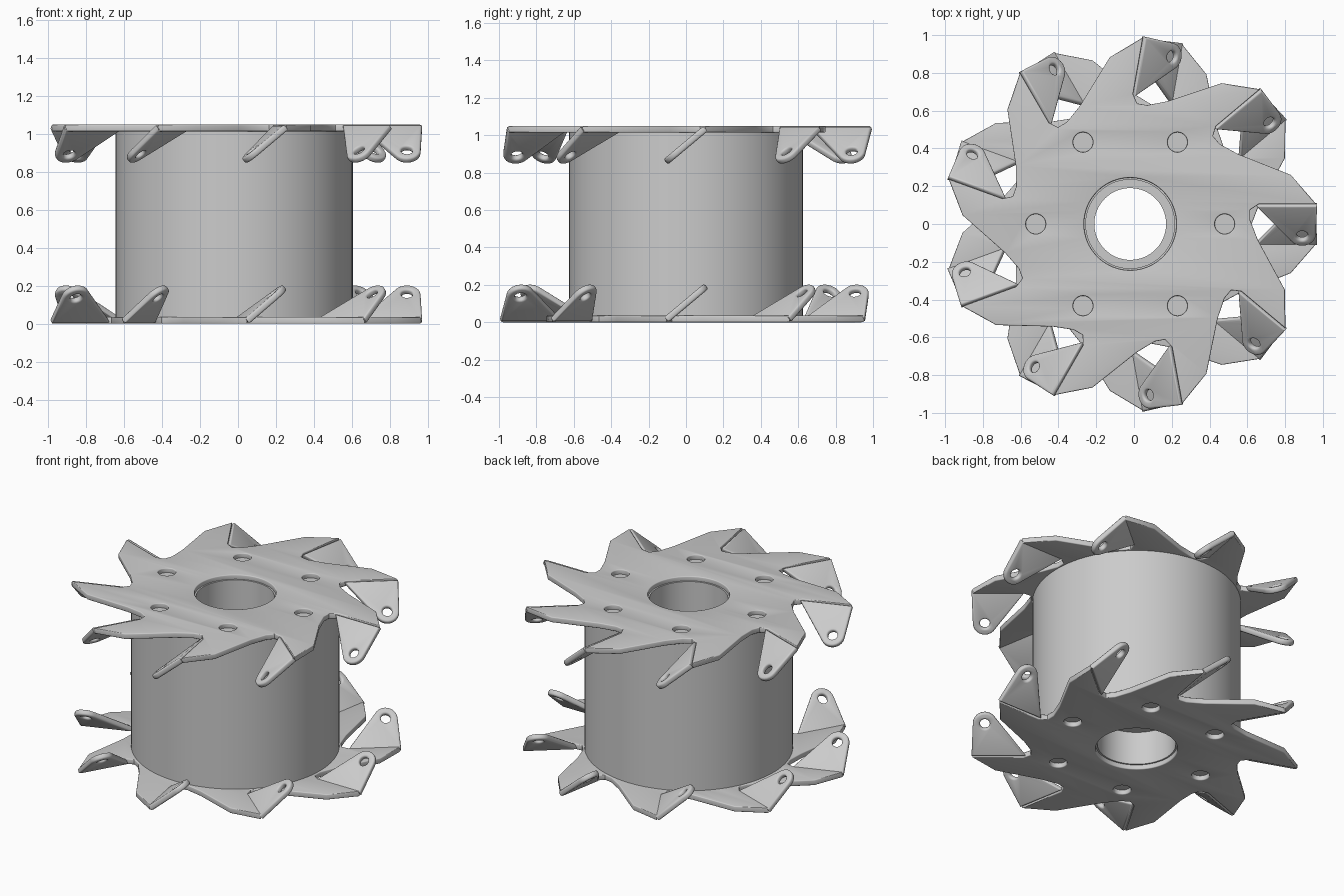
import bpy, bmesh
from math import sin, cos, pi, radians
from mathutils import Matrix

if "Cube" in bpy.data.objects:
    bpy.data.objects.remove(bpy.data.objects["Cube"])

CX = -0.02          # axis of the spool
ARMS = 9
H = 1.05


def circle(cx, cy, r, n=32):
    return [(cx + r * cos(2 * pi * i / n), cy + r * sin(2 * pi * i / n)) for i in range(n)]


def polar_turn(p, a):
    return (p[0] * cos(a) - p[1] * sin(a), p[0] * sin(a) + p[1] * cos(a))


def sheet(loops, half, bevel):
    """Flat sheet with holes and softened edges, returned as a mesh."""
    cu = bpy.data.curves.new("sheet", 'CURVE')
    cu.dimensions = '2D'
    cu.fill_mode = 'BOTH'
    cu.extrude = half - bevel
    cu.bevel_depth = bevel
    cu.bevel_resolution = 2
    cu.offset = -bevel
    for pts in loops:
        s = cu.splines.new('POLY')
        s.points.add(len(pts) - 1)
        for p, q in zip(s.points, pts):
            p.co = (q[0], q[1], 0, 1)
        s.use_cyclic_u = True
    ob = bpy.data.objects.new("sheet", cu)
    bpy.context.collection.objects.link(ob)
    dg = bpy.context.evaluated_depsgraph_get()
    me = bpy.data.meshes.new_from_object(ob.evaluated_get(dg))
    bpy.data.objects.remove(ob)
    return me


def finish(name, me, loc, rot=(0, 0, 0)):
    ob = bpy.data.objects.new(name, me)
    ob.location = loc
    ob.rotation_euler = rot
    bpy.context.collection.objects.link(ob)
    bpy.ops.object.select_all(action='DESELECT')
    ob.select_set(True)
    bpy.context.view_layer.objects.active = ob
    bpy.ops.object.shade_smooth_by_angle(angle=radians(35))
    return ob


# Swirled plate outline: one arm repeated counter-clockwise
arm = [(0.675, -0.083), (0.635, 0.02), (0.635, 0.075), (0.68, 0.105), (0.985, 0.105), (0.85, 0.26)]
outline = [polar_turn(p, 2 * pi * k / ARMS) for k in range(ARMS) for p in arm]
bolts = [circle(0.5 * cos(k * pi / 3), 0.5 * sin(k * pi / 3), 0.053, 24) for k in range(6)]
plate = sheet([outline, circle(0, 0, 0.245, 64)] + bolts, 0.018, 0.006)

# Bent tab with a rounded, pierced tip
tip = (0.91, -0.2)
tab_pts = [(0.665, 0.005), (0.99, 0.005)]
tab_pts += [(tip[0] + 0.072 * cos(radians(a)), tip[1] + 0.072 * sin(radians(a)))
            for a in range(0, -151, -15)]
tab = sheet([tab_pts, circle(tip[0], tip[1], 0.03, 20)], 0.018, 0.012)

# Flange: plate plus nine tabs
bm = bmesh.new()
bm.from_mesh(plate)
for k in range(ARMS):
    t = tab.copy()
    t.transform(Matrix.Rotation(2 * pi * k / ARMS, 4, 'Z')
                @ Matrix.Translation((0, 0.1, 0))
                @ Matrix.Rotation(radians(40), 4, 'X'))
    bm.from_mesh(t)
    bpy.data.meshes.remove(t)
bmesh.ops.remove_doubles(bm, verts=bm.verts, dist=0.0001)
flange = bpy.data.meshes.new("flange")
bm.to_mesh(flange)
bm.free()
finish("top_flange", flange, (CX, 0, H - 0.018))
finish("bottom_flange", flange.copy(), (CX, 0, 0.018), (pi, 0, 0))

# Drum: turned profile with a stepped bore open at both ends
profile = [(0.625, 0.03), (0.625, H - 0.03), (0.235, H - 0.03), (0.235, H - 0.25),
           (0.19, H - 0.25), (0.19, 0.25), (0.235, 0.25), (0.235, 0.03)]
N = 96
bm = bmesh.new()
rings = [[bm.verts.new((r * cos(2 * pi * i / N), r * sin(2 * pi * i / N), z)) for i in range(N)]
         for r, z in profile]
for a, b in zip(rings, rings[1:] + rings[:1]):
    for i in range(N):
        j = (i + 1) % N
        bm.faces.new((a[i], a[j], b[j], b[i]))
bmesh.ops.recalc_face_normals(bm, faces=bm.faces)
drum = bpy.data.meshes.new("drum")
bm.to_mesh(drum)
bm.free()
finish("drum", drum, (CX, 0, 0))
